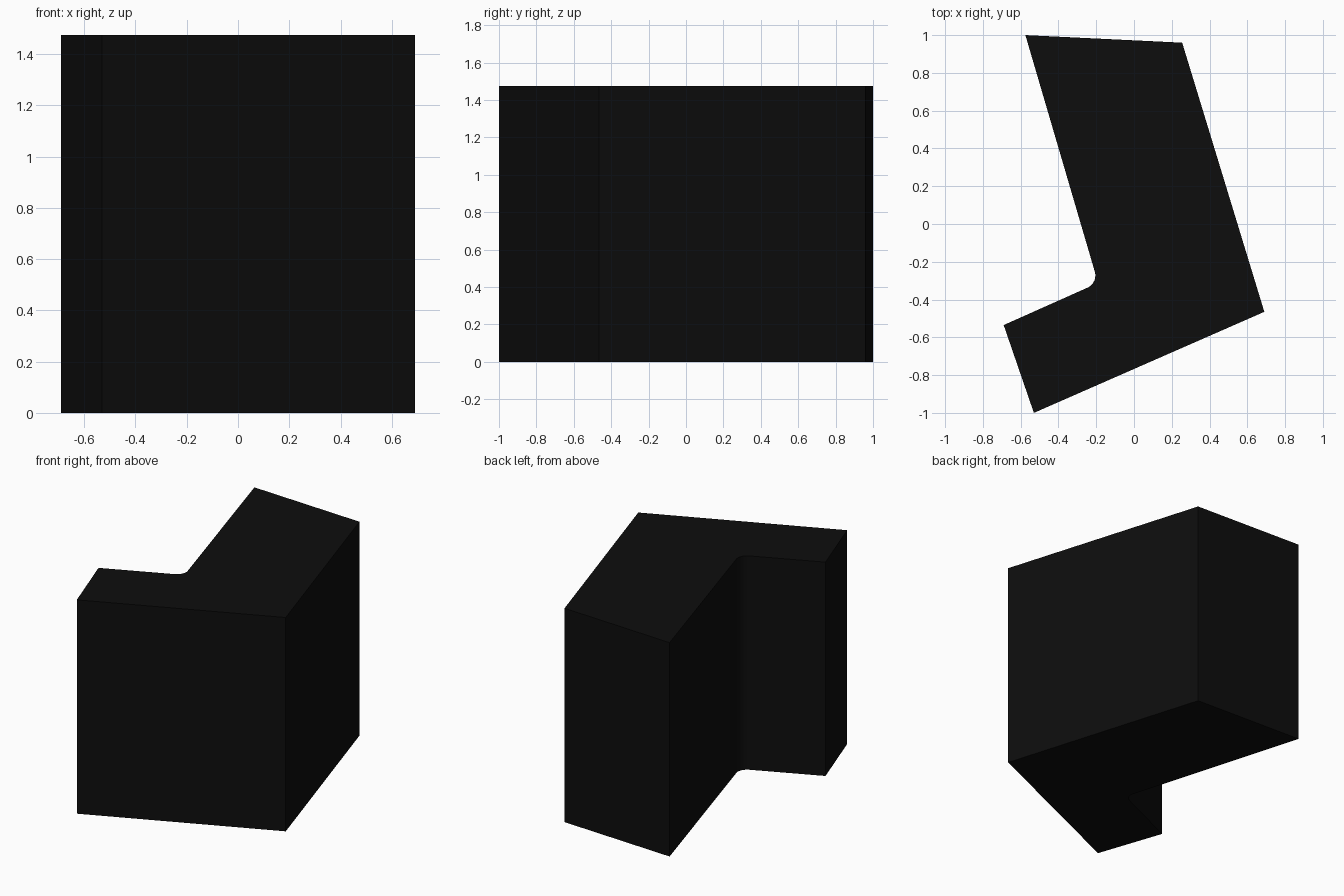
import bpy, bmesh, math

HEIGHT = 1.475
CORNER = (-0.19, -0.312)   # inner corner, rounded below
OUTLINE = [(-0.575, 1.0), CORNER, (-0.69, -0.535),
           (-0.53, -1.0), (0.69, -0.465), (0.255, 0.96)]

cube = bpy.data.objects.get("Cube")
if cube:
    bpy.data.objects.remove(cube, do_unlink=True)

# Near-black matte material
black = bpy.data.materials.new("soft black")
black.use_nodes = True
colour = (0.004, 0.004, 0.004, 1)
black.diffuse_color = colour
black.node_tree.nodes["Principled BSDF"].inputs["Base Color"].default_value = colour

# Bent block: extruded plan outline
bm = bmesh.new()
base = bm.faces.new([bm.verts.new((x, y, 0)) for x, y in OUTLINE])
result = bmesh.ops.extrude_face_region(bm, geom=[base], use_keep_orig=True)
top = [v for v in result["geom"] if isinstance(v, bmesh.types.BMVert)]
bmesh.ops.translate(bm, verts=top, vec=(0, 0, HEIGHT))

# Round the inner vertical edge
inner = [e for e in bm.edges
         if all(math.dist(v.co.xy, CORNER) < 0.001 for v in e.verts)]
bmesh.ops.bevel(bm, geom=inner, offset=0.06, offset_type='OFFSET',
                segments=6, profile=0.5, affect='EDGES')
bmesh.ops.recalc_face_normals(bm, faces=bm.faces)

mesh = bpy.data.meshes.new("bent_block")
bm.to_mesh(mesh)
bm.free()
mesh.materials.append(black)
block = bpy.data.objects.new("bent_block", mesh)
bpy.context.collection.objects.link(block)

# Smooth fillet, sharp outer edges
bpy.ops.object.select_all(action='DESELECT')
block.select_set(True)
bpy.context.view_layer.objects.active = block
bpy.ops.object.shade_smooth_by_angle(angle=math.radians(30))
